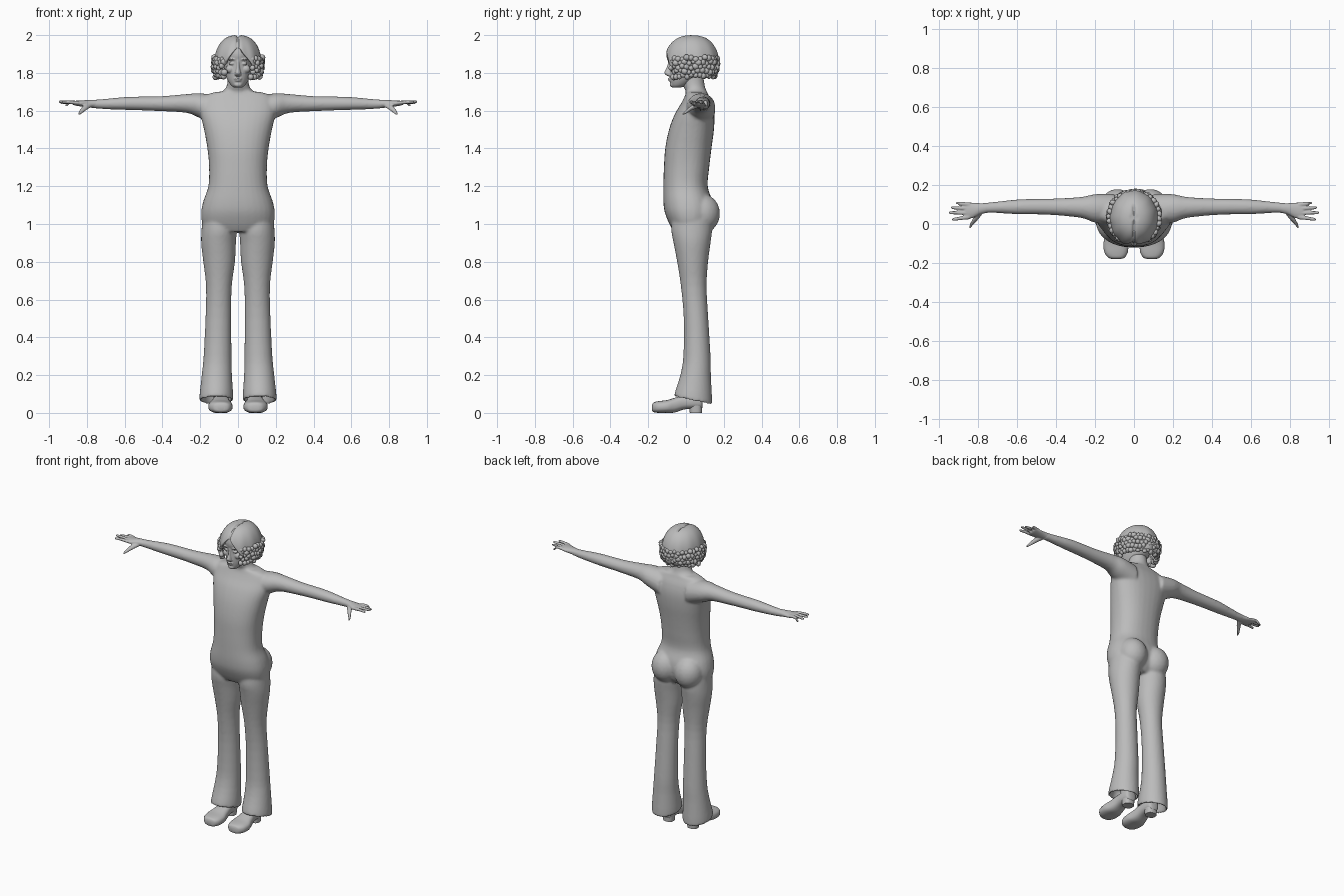
import bpy, bmesh, math, random
from mathutils import Vector, Matrix

random.seed(4)
cube = bpy.data.objects.get("Cube")
if cube:
    bpy.data.objects.remove(cube)

grey = bpy.data.materials.new("plain_grey")
grey.use_nodes = True
grey.diffuse_color = (0.5, 0.5, 0.5, 1)
grey.node_tree.nodes["Principled BSDF"].inputs["Base Color"].default_value = (0.5, 0.5, 0.5, 1)

AXES = {"x": ((0, 1, 0), (0, 0, 1)), "y": ((1, 0, 0), (0, 0, 1)), "z": ((1, 0, 0), (0, 1, 0))}


def spline(rings, steps):
    """Catmull-Rom through a list of rings."""
    pts = [Vector(r) for r in rings]
    out = []
    for i in range(len(pts) - 1):
        a, b, c, d = pts[max(i - 1, 0)], pts[i], pts[i + 1], pts[min(i + 2, len(pts) - 1)]
        for k in range(steps):
            t = k / steps
            out.append(b + (c - a) * t / 2 + (a * 2 - b * 5 + c * 4 - d) * t * t / 2
                       + (b * 3 - a - c * 3 + d) * t ** 3 / 2)
    return out + [pts[-1]]


def loft(bm, axis, rings, s=1, power=2.0, steps=4, sides=32, slant=0):
    """Closed tube of (x, y, z, half u, half v) rings; s mirrors in x."""
    u, v = (Vector(a) for a in AXES[axis])
    loops = []
    for x, y, z, hu, hv in spline(rings, steps):
        loop = []
        for k in range(sides):
            a = math.tau * k / sides
            c, n = math.cos(a), math.sin(a)
            p = Vector((x, y, z)) + u * math.copysign(abs(c) ** (2 / power), c) * hu \
                + v * math.copysign(abs(n) ** (2 / power), n) * hv
            if slant and z < 0.2:
                p.z -= slant * (p.y - y) * min(1, (0.2 - z) / 0.12)
            p.x *= s
            loop.append(bm.verts.new(p))
        loops.append(loop)
    for a, b in zip(loops, loops[1:]):
        for k in range(sides):
            j = (k + 1) % sides
            bm.faces.new((a[k], a[j], b[j], b[k]))
    bm.faces.new(loops[0])
    bm.faces.new(loops[-1])


def ball(bm, pos, size, detail=3, turn=0):
    m = Matrix.Translation(pos) @ Matrix.Rotation(turn, 4, "Z") @ Matrix.Diagonal((*size, 1))
    bmesh.ops.create_icosphere(bm, subdivisions=detail, radius=1, matrix=m)


def finish(bm, name, voxel=0, smooth=0):
    bmesh.ops.recalc_face_normals(bm, faces=bm.faces)
    for f in bm.faces:
        f.smooth = True
    me = bpy.data.meshes.new(name)
    bm.to_mesh(me)
    bm.free()
    me.materials.append(grey)
    ob = bpy.data.objects.new(name, me)
    bpy.context.collection.objects.link(ob)
    if voxel:
        r = ob.modifiers.new("merge", "REMESH")
        r.mode, r.voxel_size, r.use_smooth_shade = "VOXEL", voxel, True
        m = ob.modifiers.new("soften", "SMOOTH")
        m.factor, m.iterations = 0.5, smooth
    return ob


def span(rows):
    """(z, half width, front y, back y) to loft rings."""
    return [(0, (f + b) / 2, z, w, (b - f) / 2) for z, w, f, b in rows]


# Body: torso, neck, seat, legs and arms merged into one skin
bm = bmesh.new()
loft(bm, "z", span([
    (0.96, .15, -.065, .10), (1.0, .187, -.088, .13), (1.06, .195, -.112, .145), (1.12, .184, -.12, .14),
    (1.2, .157, -.12, .115), (1.3, .153, -.117, .123), (1.4, .162, -.11, .135), (1.5, .18, -.09, .148),
    (1.58, .198, -.06, .15), (1.64, .198, -.025, .138), (1.68, .175, -.005, .12),
    (1.7, .115, 0, .112)]), power=2.3)
loft(bm, "z", span([(1.66, .12, .0, .12), (1.7, .085, .0, .11), (1.73, .06, -.015, .1),
                    (1.8, .052, -.03, .09)]))
for s in (1, -1):
    ball(bm, (s * .085, .085, 1.055), (.092, .095, .105))
    # legs end in a hollow, slanted hem
    loft(bm, "z", [
        (.1, .03, 1.06, .085, .1), (.1, .03, .97, .093, .108), (.103, .032, .9, .092, .098),
        (.1, .035, .8, .084, .082), (.101, .041, .67, .068, .068), (.104, .053, .5, .068, .065),
        (.108, .058, .3, .074, .072), (.112, .051, .2, .08, .081), (.115, .038, .075, .09, .1),
        (.115, .038, .072, .078, .088), (.112, .045, .13, .068, .074)], s, steps=3, slant=.22)
    loft(bm, "x", [
        (.1, .075, 1.6, .08, .08), (.2, .08, 1.626, .073, .066), (.27, .085, 1.638, .054, .05),
        (.4, .088, 1.637, .043, .04), (.5, .089, 1.638, .04, .037), (.6, .088, 1.638, .038, .034),
        (.72, .085, 1.635, .028, .026), (.79, .08, 1.636, .027, .02)], s)
finish(bm, "body", .008, 6)

# Hands
for s, side in ((1, "left"), (-1, "right")):
    bm = bmesh.new()
    loft(bm, "x", [(.75, .083, 1.636, .025, .022), (.79, .078, 1.637, .029, .02), (.83, .07, 1.638, .04, .016),
                   (.865, .068, 1.64, .042, .012), (.875, .068, 1.64, .036, .008)], s, sides=20)
    for base, tip, reach, drop in ((.1, .108, .915, -.012), (.079, .084, .94, 0),
                                   (.056, .058, .95, .006), (.035, .024, .935, .004)):
        z = 1.641
        loft(bm, "x", [(.845, base, z, .011, .01), (.89, (base + tip) / 2, z + .004, .0095, .009),
                       (reach - .01, tip, z + drop, .008, .007), (reach, tip, z + drop, .003, .003)], s, sides=12)
    loft(bm, "y", [(.785, .07, 1.632, .02, .014), (.81, .03, 1.615, .016, .013),
                   (.832, .0, 1.593, .01, .01), (.842, -.02, 1.58, .004, .004)], s, sides=12)
    finish(bm, side + "_hand", .004, 3)

# Head with nose, brows, eyes, lips and chin
bm = bmesh.new()
loft(bm, "z", span([(1.722, .02, -.07, -.03), (1.735, .038, -.08, .01), (1.765, .057, -.086, .06),
                    (1.8, .069, -.088, .11), (1.85, .077, -.087, .14), (1.9, .084, -.096, .15),
                    (1.95, .078, -.08, .14), (1.98, .045, -.04, .1)]))
loft(bm, "z", span([(1.782, .01, -.095, -.07), (1.79, .018, -.108, -.07), (1.803, .015, -.115, -.07),
                    (1.83, .009, -.102, -.07), (1.87, .008, -.092, -.07)]), sides=16)
ball(bm, (0, -.083, 1.769), (.022, .013, .005))
ball(bm, (0, -.08, 1.76), (.019, .013, .006))
ball(bm, (0, -.072, 1.738), (.022, .014, .014))
for s in (1, -1):
    ball(bm, (s * .034, -.079, 1.872), (.024, .012, .006), turn=s * .3)
    ball(bm, (s * .033, -.075, 1.849), (.015, .012, .008), turn=s * .3)
    ball(bm, (s * .042, -.06, 1.82), (.024, .022, .022))
finish(bm, "head", .0035, 3)

# Hair cap: a shell with a centre parting and an open face
bm = bmesh.new()
cols, rows = 96, 20
grid = []
for i in range(cols):
    a = math.tau * i / cols
    turn = min(a, math.tau - a)
    edge = math.radians(52 + 46 * min(1, turn / .75) + 17 * min(1, max(0, turn - .75)))
    col = []
    for j in range(1, rows + 1):
        p = edge * j / rows
        r = math.sin(p) ** .8 * (1 + .02 * math.sin(a * 11) * (j / rows) ** 2)
        x, y = .125 * r * math.sin(a), -.145 * r * math.cos(a)
        part = math.exp(-(x / .008) ** 2) if y < .06 else 0
        col.append(bm.verts.new((x, .03 + y * (1 - .04 * part), 1.85 + .15 * math.cos(p) - .01 * part)))
    grid.append(col)
top = bm.verts.new((0, .03, 1.99))
for i in range(cols):
    a, b = grid[i], grid[(i + 1) % cols]
    bm.faces.new((top, a[0], b[0]))
    for j in range(rows - 1):
        bm.faces.new((a[j], a[j + 1], b[j + 1], b[j]))
cap = finish(bm, "hair_cap")
shell = cap.modifiers.new("thickness", "SOLIDIFY")
shell.thickness, shell.offset = .012, -1

# Curls around the sides and back
bm = bmesh.new()
for row in range(5):
    count = 28
    for k in range(count):
        a = .62 + (math.tau - 1.24) * (k + .5 * (row % 2)) / (count - .5)
        wide = 1 - .035 * max(0, row - 2) ** 1.5 + random.uniform(-.03, .03)
        z = 1.877 - row * .023 + random.uniform(-.007, .007)
        size = random.uniform(.013, .018)
        ball(bm, (.128 * wide * math.sin(a), .032 - .133 * wide * math.cos(a), z),
             (size * 1.1, size * .9, size), 2, random.uniform(0, 3))
finish(bm, "hair_curls")

# Shoes with arched soles and heels
for s, side in ((1, "left"), (-1, "right")):
    bm = bmesh.new()
    rows = [(-.18, .09, .02, .012, .04), (-.172, .09, .042, .004, .055), (-.145, .092, .06, 0, .062),
            (-.1, .093, .064, 0, .068), (-.06, .092, .054, .002, .08), (-.01, .09, .044, .018, .095),
            (.04, .09, .042, .022, .1), (.078, .09, .036, .022, .1), (.088, .09, .02, .03, .09)]
    loft(bm, "y", [(x, y, (lo + hi) / 2, w, (hi - lo) / 2) for y, x, w, lo, hi in rows], s, power=2.6, sides=24)
    loft(bm, "z", [(.09, .052, 0, .034, .032), (.09, .052, .04, .037, .034)], s, power=2.6, sides=24)
    # ankle inside the trouser leg
    loft(bm, "z", [(.09, .04, .06, .038, .042), (.1, .045, .2, .035, .04)], s, sides=20)
    shoe = finish(bm, side + "_shoe")
    bpy.context.view_layer.objects.active = shoe
    bpy.ops.object.select_all(action="DESELECT")
    shoe.select_set(True)
    bpy.ops.object.shade_smooth_by_angle(angle=math.radians(45))
